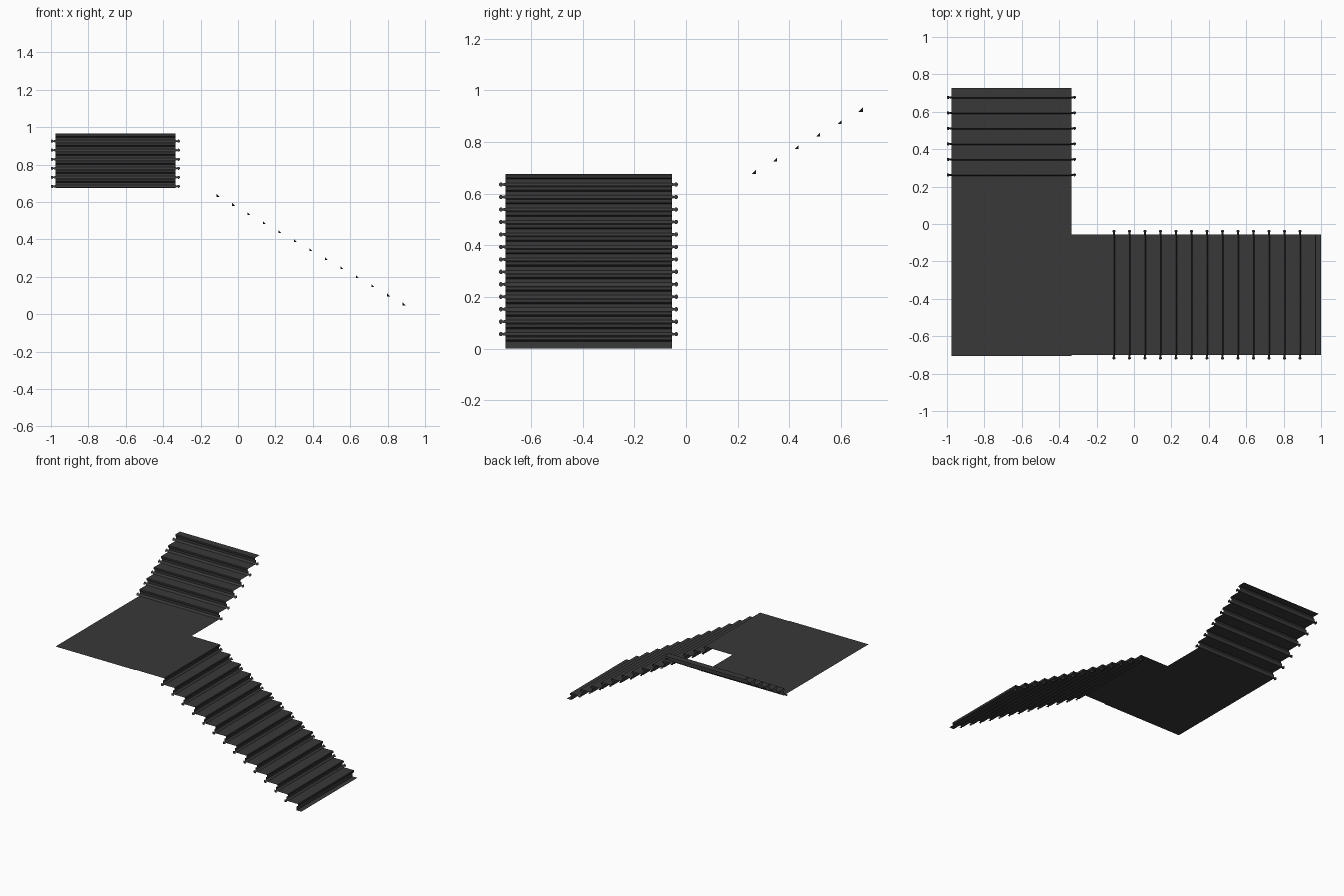
import bpy, bmesh
from mathutils import Vector

if "Cube" in bpy.data.objects:
    bpy.data.objects.remove(bpy.data.objects["Cube"])

RISE, RUN, NOSE = 0.0483, 0.0829, 0.011
LAND_Z = 14 * RISE
dark = bpy.data.materials.new("charcoal")
dark.diffuse_color = (0.04, 0.04, 0.04, 1)
dark.use_nodes = True
dark.node_tree.nodes["Principled BSDF"].inputs["Base Color"].default_value = dark.diffuse_color


def make(name, bm):
    me = bpy.data.meshes.new(name)
    bm.to_mesh(me)
    bm.free()
    me.materials.append(dark)
    ob = bpy.data.objects.new(name, me)
    bpy.context.collection.objects.link(ob)
    return ob


def profile(start, first, count, end, z0):
    """Stair line as (distance uphill, height), with a padded nose on each step."""
    pts = [(start, z0)]
    for i in range(count):
        s, z = first + i * RUN, z0 + i * RISE
        pts += [(s, z), (s, z + 0.028), (s - NOSE * 0.8, z + 0.033),
                (s - NOSE, z + 0.038), (s - NOSE, z + RISE - 0.003),
                (s - NOSE + 0.003, z + RISE)]
    pts.append((end, z0 + count * RISE))
    return pts


def carpet(name, pts, place, a, b):
    """Sweep a thin carpet line across the flight from a to b."""
    bm = bmesh.new()
    left = [bm.verts.new(place(s, a, z)) for s, z in pts]
    right = [bm.verts.new(place(s, b, z)) for s, z in pts]
    for i in range(len(pts) - 1):
        f = bm.faces.new((left[i], left[i + 1], right[i + 1], right[i]))
        f.normal_update()
        if f.normal.z < -0.5:
            f.normal_flip()
    bmesh.ops.recalc_face_normals(bm, faces=bm.faces)
    if sum(f.normal.z * f.calc_area() for f in bm.faces) < 0:
        bmesh.ops.reverse_faces(bm, faces=bm.faces)
    return make(name, bm)


def rod(name, s, z, place, a, b):
    """Triangular stair rod in the step corner, with a small finial at each end."""
    bm = bmesh.new()
    half = [(-0.024, 0.003), (-0.020, 0.008), (-0.014, 0.008), (-0.010, 0.004), (-0.003, 0.006)]
    stations = [(a + d, r) for d, r in half] + [(b - d, r) for d, r in reversed(half)]
    rings = []
    c = Vector((s - 0.0075, z + 0.0075))
    for w, r in stations:
        rings.append([bm.verts.new(place(c.x + u * r, w, c.y + v * r))
                      for u, v in ((1, -1), (1, 1), (-1, -1))])
    for p, q in zip(rings, rings[1:]):
        for i in range(3):
            j = (i + 1) % 3
            bm.faces.new((p[i], p[j], q[j], q[i]))
    bm.faces.new(rings[0])
    bm.faces.new(rings[-1])
    bmesh.ops.recalc_face_normals(bm, faces=bm.faces)
    return make(name, bm)


# lower flight climbs toward -x, upper flight climbs toward +y
lower = lambda s, w, z: (-s, w, z)
upper = lambda s, w, z: (w, s, z)
L0, U0 = -0.963, 0.270

# lower runner, running on to the landing
carpet("lower_runner", profile(-1.0, L0, 14, 0.335, 0), lower, -0.70, -0.055)
for k in range(1, 14):
    rod(f"lower_rod_{k}", L0 + k * RUN, k * RISE, lower, -0.70, -0.055)

# landing and upper runner in one strip
carpet("upper_runner", profile(-0.705, U0, 6, 0.727, LAND_Z), upper, -0.977, -0.335)
for k in range(6):
    rod(f"upper_rod_{k + 1}", U0 + k * RUN, LAND_Z + k * RISE, upper, -0.977, -0.335)
